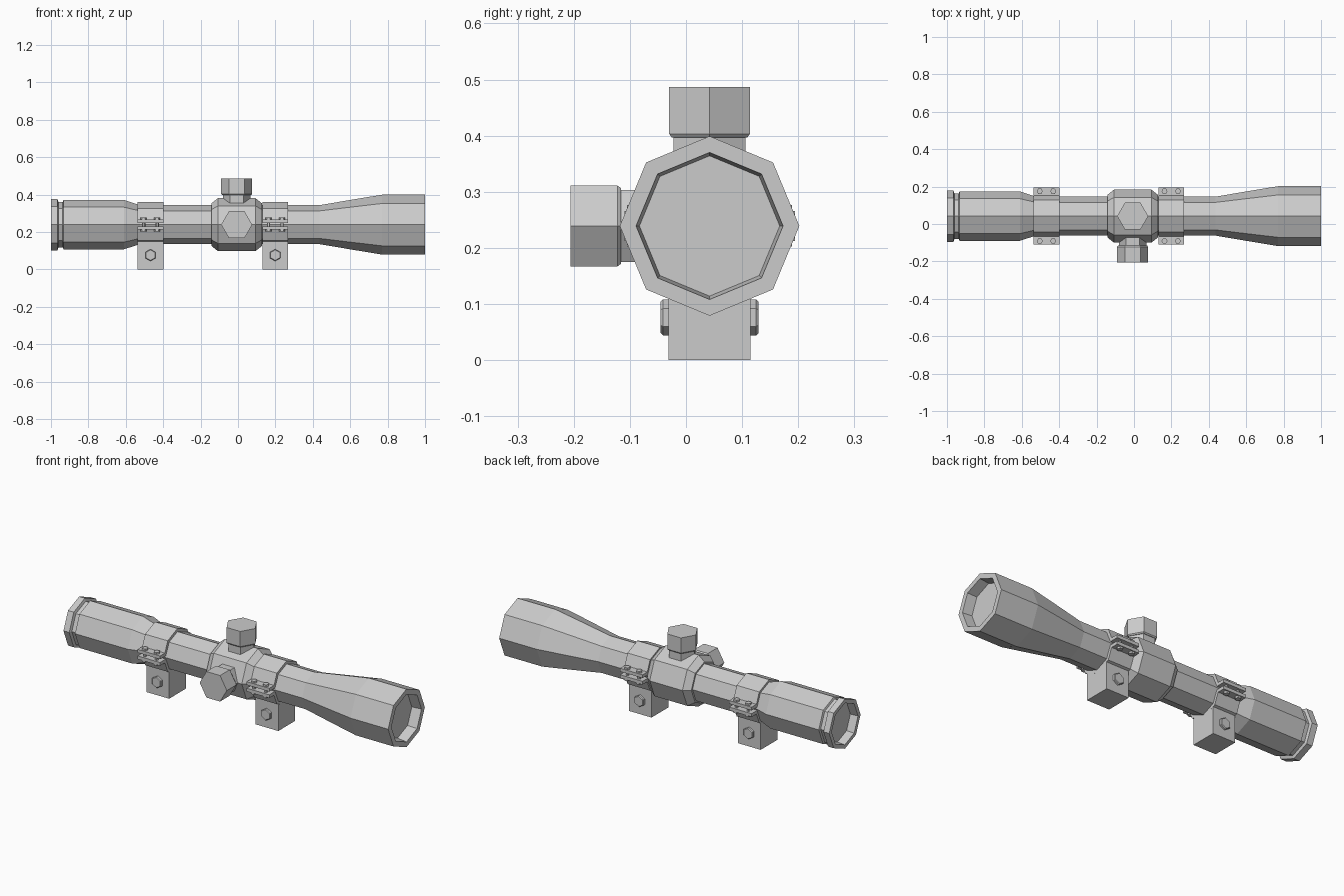
import bpy, bmesh
from math import sin, cos, pi
from mathutils import Vector

if "Cube" in bpy.data.objects:
    bpy.data.objects.remove(bpy.data.objects["Cube"])

CY, CZ = 0.042, 0.239      # optical axis
TX = -0.007                # turret position along the tube


def finish(name, bm):
    bmesh.ops.recalc_face_normals(bm, faces=bm.faces)
    me = bpy.data.meshes.new(name)
    bm.to_mesh(me)
    bm.free()
    ob = bpy.data.objects.new(name, me)
    bpy.context.collection.objects.link(ob)
    return ob


def lathe(name, profile, sides, origin, axis, up, phase=0.0):
    """Stack polygon rings (distance, radius) along an axis and cap both ends."""
    bm = bmesh.new()
    o, a, u = Vector(origin), Vector(axis), Vector(up)
    w = a.cross(u)
    rings = []
    for d, r in profile:
        rings.append([bm.verts.new(o + a * d + r * (u * cos(t) + w * sin(t)))
                      for t in (phase + 2 * pi * i / sides for i in range(sides))])
    for p, q in zip(rings, rings[1:]):
        for i in range(sides):
            j = (i + 1) % sides
            bm.faces.new((p[i], p[j], q[j], q[i]))
    bm.faces.new(rings[0])
    bm.faces.new(rings[-1])
    return finish(name, bm)


def extrude_x(name, points, x0, x1):
    """Extrude a (y, z) outline along x."""
    bm = bmesh.new()
    a = [bm.verts.new((x0, y, z)) for y, z in points]
    b = [bm.verts.new((x1, y, z)) for y, z in points]
    bm.faces.new(a)
    bm.faces.new(b)
    n = len(a)
    for i in range(n):
        bm.faces.new((a[i], a[(i + 1) % n], b[(i + 1) % n], b[i]))
    return finish(name, bm)


X, Y, Z = (1, 0, 0), (0, 1, 0), (0, 0, 1)

# Scope body: eyepiece, main tube and flared objective with recessed lenses
lathe("scope_body", [
    (-0.955, 0.112), (-1.0, 0.115), (-1.0, 0.137), (-0.965, 0.137),
    (-0.96, 0.121), (-0.937, 0.121), (-0.933, 0.132), (-0.61, 0.132),
    (-0.525, 0.104), (0.435, 0.104), (0.6, 0.132), (0.77, 0.16),
    (1.0, 0.16), (1.0, 0.131), (0.945, 0.125)], 8, (0, CY, CZ), X, Z)

# Central turret housing
lathe("turret_housing", [(-0.135, 0.100), (-0.135, 0.114), (-0.1, 0.142),
                         (0.1, 0.142), (0.135, 0.114), (0.135, 0.100)],
      8, (TX, CY, CZ), X, Z)

# Hexagonal adjustment turrets on the top and on the front side
turret = [(0.1, 0.074), (0.158, 0.074), (0.158, 0.078), (0.164, 0.083), (0.248, 0.083)]
lathe("elevation_turret", turret, 6, (TX, CY, CZ), Z, X)
lathe("windage_turret", turret, 6, (TX, CY, CZ), (0, -1, 0), X)

# Half of a split clamp ring with side flanges, as offsets from the axis
right = [(0.102, 0.009), (0.152, 0.009), (0.152, 0.027), (0.110, 0.027), (0.0856, 0.0856)]
left = [(-y, z) for y, z in reversed(right)]
half_ring = right + [(0, 0.121)] + left + [(-0.0725, 0.0725), (0, 0.1025), (0.0725, 0.0725)]

for tag, mx in (("rear", -0.468), ("front", 0.199)):
    x0, x1 = mx - 0.069, mx + 0.069
    # Clamp halves
    for part, s in (("upper", 1), ("lower", -1)):
        extrude_x(f"{tag}_{part}_clamp", [(CY + y, CZ + s * z) for y, z in half_ring], x0, x1)
    # Mount foot
    extrude_x(f"{tag}_mount_foot", [(CY - 0.073, 0), (CY + 0.073, 0), (CY + 0.073, 0.148),
                                    (CY, 0.118), (CY - 0.073, 0.148)], x0, x1)
    for side, s in (("near", -1), ("far", 1)):
        # Cross bolt head on the foot
        lathe(f"{tag}_{side}_foot_bolt", [(0.065, 0.032), (0.083, 0.032), (0.087, 0.028)],
              6, (mx, CY, 0.076), (0, s, 0), Z)
        # Clamp screws through the flanges
        for i, dx in enumerate((-0.036, 0.036)):
            lathe(f"{tag}_{side}_clamp_screw_{i + 1}",
                  [(-0.037, 0.016), (-0.027, 0.016), (-0.027, 0.009),
                   (0.027, 0.009), (0.027, 0.016), (0.037, 0.016)],
                  6, (mx + dx, CY + s * 0.133, CZ), Z, X)
